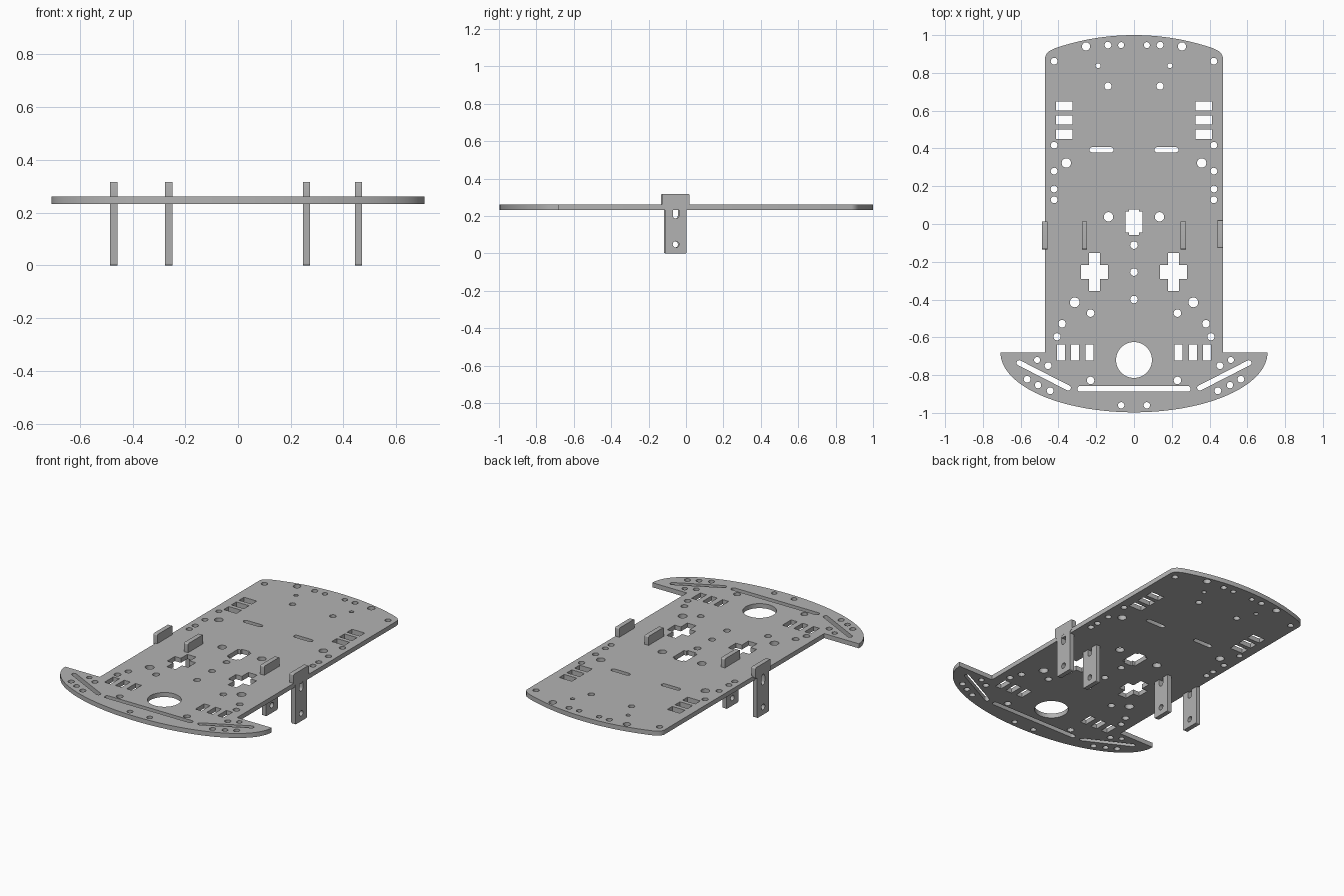
import bpy
import bmesh
from math import sin, cos, pi, atan2, hypot, sqrt
from mathutils import Vector

cube = bpy.data.objects.get("Cube")
if cube:
    bpy.data.objects.remove(cube)

grey = bpy.data.materials.new("grey acrylic")
grey.use_nodes = True
colour = (0.45, 0.45, 0.45, 1)
grey.diffuse_color = colour
grey.node_tree.nodes["Principled BSDF"].inputs["Base Color"].default_value = colour


# Closed 2D outlines
def arc(cx, cy, rx, ry, start, end, n):
    return [(cx + rx * cos(start + (end - start) * i / n),
             cy + ry * sin(start + (end - start) * i / n)) for i in range(n + 1)]


def circle(x, y, r, n=24):
    return arc(x, y, r, r, 0, 2 * pi, n)[:-1]


def rect(x, y, w, h):
    return [(x + sx * w / 2, y + sy * h / 2) for sx, sy in ((-1, -1), (1, -1), (1, 1), (-1, 1))]


def slot(x1, y1, x2, y2, r):
    a = atan2(y2 - y1, x2 - x1)
    return (arc(x2, y2, r, r, a - pi / 2, a + pi / 2, 8)
            + arc(x1, y1, r, r, a + pi / 2, a + 3 * pi / 2, 8))


def cross(x, y, wide, low, narrow, tall):
    quarter = [(wide / 2, low / 2), (narrow / 2, low / 2), (narrow / 2, tall / 2)]
    pts = quarter + [(-px, py) for px, py in reversed(quarter)]
    pts += [(-px, -py) for px, py in pts]
    return [(x + px, y + py) for px, py in pts]


def mirrored(outline):
    return [(-x, y) for x, y in reversed(outline)]


def rounded(points, r, n=5):
    result = []
    for i, p in enumerate(points):
        p = Vector(p)
        a = p + (Vector(points[i - 1]) - p).normalized() * r
        b = p + (Vector(points[(i + 1) % len(points)]) - p).normalized() * r
        for k in range(n + 1):
            t = k / n
            result.append(tuple(a * (1 - t) ** 2 + p * 2 * t * (1 - t) + b * t * t))
    return result


def sheet(name, outlines, thickness):
    """Cut a flat sheet: first outline is the edge, the others are holes."""
    curve = bpy.data.curves.new(name + " profile", 'CURVE')
    curve.dimensions = '2D'
    curve.fill_mode = 'BOTH'
    curve.extrude = thickness / 2
    for pts in outlines:
        spline = curve.splines.new('POLY')
        spline.points.add(len(pts) - 1)
        for point, (x, y) in zip(spline.points, pts):
            point.co = (x, y, 0, 1)
        spline.use_cyclic_u = True
    temp = bpy.data.objects.new(name + " profile", curve)
    bpy.context.collection.objects.link(temp)
    graph = bpy.context.evaluated_depsgraph_get()
    mesh = bpy.data.meshes.new_from_object(temp.evaluated_get(graph))
    bpy.data.objects.remove(temp)
    bm = bmesh.new()
    bm.from_mesh(mesh)
    bmesh.ops.remove_doubles(bm, verts=bm.verts, dist=0.0001)
    bmesh.ops.recalc_face_normals(bm, faces=bm.faces)
    bm.to_mesh(mesh)
    bm.free()
    mesh.name = name
    mesh.materials.clear()
    mesh.materials.append(grey)
    obj = bpy.data.objects.new(name, mesh)
    bpy.context.collection.objects.link(obj)
    bpy.ops.object.select_all(action='DESELECT')
    obj.select_set(True)
    bpy.context.view_layer.objects.active = obj
    bpy.ops.object.shade_smooth_by_angle(angle=pi / 6)
    return obj


# Deck outline: half-ellipse bumper, straight sides, bowed back with round corners
R = 1.295
half = arc(0, -0.68, 0.707, 0.317, -pi / 2, 0, 32) + [(0.47, -0.68), (0.47, 0.885)]
half += [(0.464, 0.9), (0.45, 0.915)]
half += [(x, 1 - R + sqrt(R * R - x * x)) for x in [0.42 * (1 - i / 16) for i in range(17)]]
edge = half + [(-x, y) for x, y in reversed(half[1:-1])]

# Openings repeated on both sides
side = [circle(*h) for h in (
    (0.254, 0.94, 0.022), (0.138, 0.947, 0.018), (0.068, 0.947, 0.016),
    (0.423, 0.862, 0.018), (0.19, 0.838, 0.013), (0.138, 0.73, 0.019),
    (0.358, 0.323, 0.025), (0.135, 0.038, 0.025), (0.314, -0.415, 0.026),
    (0.23, -0.472, 0.02), (0.381, -0.528, 0.02), (0.407, -0.597, 0.019),
    (0.513, -0.72, 0.016), (0.455, -0.75, 0.018), (0.566, -0.822, 0.018),
    (0.508, -0.853, 0.017), (0.444, -0.883, 0.018), (0.23, -0.828, 0.02),
    (0.068, -0.96, 0.017))]
side += [circle(0.423, y, 0.018) for y in (0.417, 0.28, 0.185, 0.128)]
side += [rect(0.37, y, 0.087, 0.049) for y in (0.625, 0.55, 0.475)]
side += [rect(x, -0.68, 0.042, 0.085) for x in (0.387, 0.312, 0.235)]
side += [slot(0.122, 0.393, 0.222, 0.393, 0.014),
         slot(0.348, -0.868, 0.608, -0.735, 0.014),
         cross(0.209, -0.254, 0.143, 0.074, 0.06, 0.2)]

# Openings on the centre line
middle = [circle(0, y, 0.02) for y in (-0.112, -0.255, -0.4)]
middle += [circle(0, -0.72, 0.095, 48), slot(-0.285, -0.873, 0.285, -0.873, 0.015),
           cross(0, 0.01, 0.09, 0.11, 0.055, 0.135)]

deck = sheet("deck", [edge] + side + [mirrored(o) for o in side] + middle, 0.028)
deck.location.z = 0.247

# T-shaped motor brackets with a slot and a screw hole
tee = [(-0.058, 0), (0.058, 0), (0.058, 0.25), (0.074, 0.25),
       (0.074, 0.317), (-0.074, 0.317), (-0.074, 0.25), (-0.058, 0.25)]
openings = [slot(0, 0.201, 0, 0.234, 0.016), circle(0, 0.048, 0.017)]
for name, x, y in (("right_outer_bracket", -0.472, -0.06), ("right_inner_bracket", -0.262, -0.06),
                   ("left_inner_bracket", 0.26, -0.06), ("left_outer_bracket", 0.457, -0.054)):
    bracket = sheet(name, [rounded(tee, 0.008)] + openings, 0.028)
    bracket.rotation_euler = (pi / 2, 0, pi / 2)
    bracket.location = (x, y, 0)
